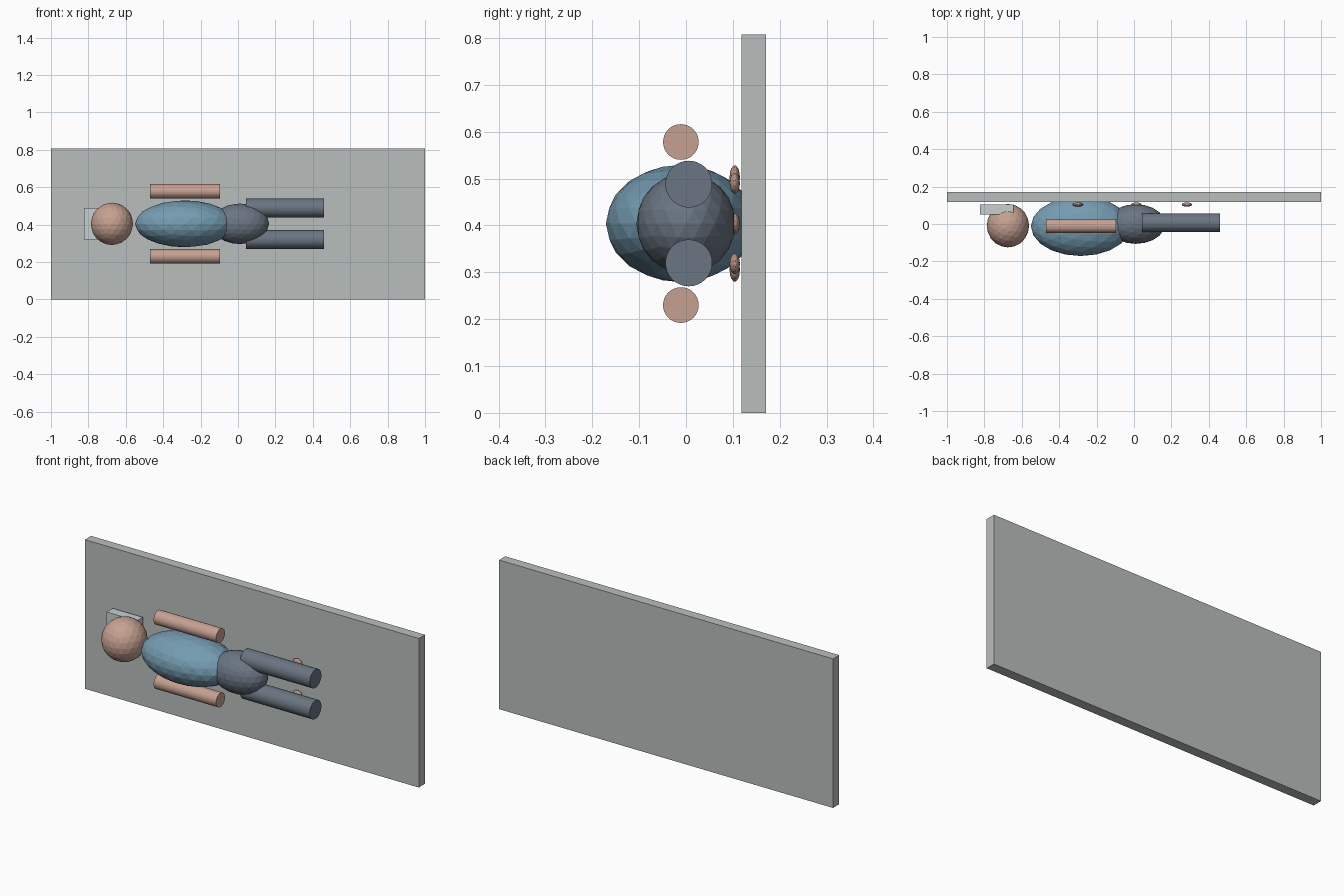
import bpy
import math

if "Cube" in bpy.data.objects:
    bpy.data.objects.remove(bpy.data.objects["Cube"])

MID = 0.404  # height of the figure's centre line


def material(name, rgb):
    # sRGB 0-255 converted to linear
    m = bpy.data.materials.new(name)
    lin = [((c / 255 + 0.055) / 1.055) ** 2.4 for c in rgb]
    m.diffuse_color = (*lin, 1)
    m.use_nodes = True
    m.node_tree.nodes["Principled BSDF"].inputs["Base Color"].default_value = m.diffuse_color
    return m


skin = material("skin", (198, 161, 145))
shirt = material("blue_shirt", (116, 156, 177))
trousers = material("slate_trousers", (106, 117, 130))
board_grey = material("board_grey", (185, 191, 189))
pillow_grey = material("pillow_pale_grey", (198, 209, 208))
pad_tan = material("pad_tan", (186, 150, 132))


def finish(name, mat):
    ob = bpy.context.object
    ob.name = name
    ob.data.materials.append(mat)
    return ob


def ball(name, loc, radii, mat, detail=3):
    bpy.ops.mesh.primitive_ico_sphere_add(subdivisions=detail, radius=1, location=loc)
    finish(name, mat).scale = radii


def box(name, lo, hi, mat):
    centre = [(a + b) / 2 for a, b in zip(lo, hi)]
    bpy.ops.mesh.primitive_cube_add(size=1, location=centre)
    finish(name, mat).scale = [b - a for a, b in zip(lo, hi)]


def limb(name, x0, x1, y, z, r, mat):
    bpy.ops.mesh.primitive_cylinder_add(vertices=32, radius=r, depth=x1 - x0,
                                        location=((x0 + x1) / 2, y, z),
                                        rotation=(0, math.pi / 2, 0))
    finish(name, mat)


# board and pillow
box("board", (-1, 0.118, 0), (1, 0.171, 0.807), board_grey)
box("pillow", (-0.823, 0.052, MID - 0.084), (-0.643, 0.104, MID + 0.084), pillow_grey)

# head, torso, hips
ball("head", (-0.674, -0.009, MID), (0.113, 0.116, 0.113), skin)
ball("torso", (-0.285, -0.012, MID), (0.266, 0.159, 0.125), shirt)
ball("hips", (0.01, 0.0, MID), (0.156, 0.106, 0.108), trousers)

# paired limbs and contact pads
for side, s in (("left", 1), ("right", -1)):
    limb(side + "_arm", -0.471, -0.097, -0.011, MID + s * 0.174, 0.038, skin)
    limb(side + "_leg", 0.043, 0.46, 0.006, MID + s * 0.084, 0.05, trousers)
    ball(side + "_back_pad", (-0.30, 0.104, MID + s * 0.098), (0.028, 0.011, 0.026), pad_tan)
    ball(side + "_leg_pad", (0.283, 0.104, MID + s * 0.086), (0.028, 0.011, 0.022), pad_tan)
ball("hip_pad", (0.013, 0.104, MID), (0.028, 0.011, 0.022), pad_tan)
